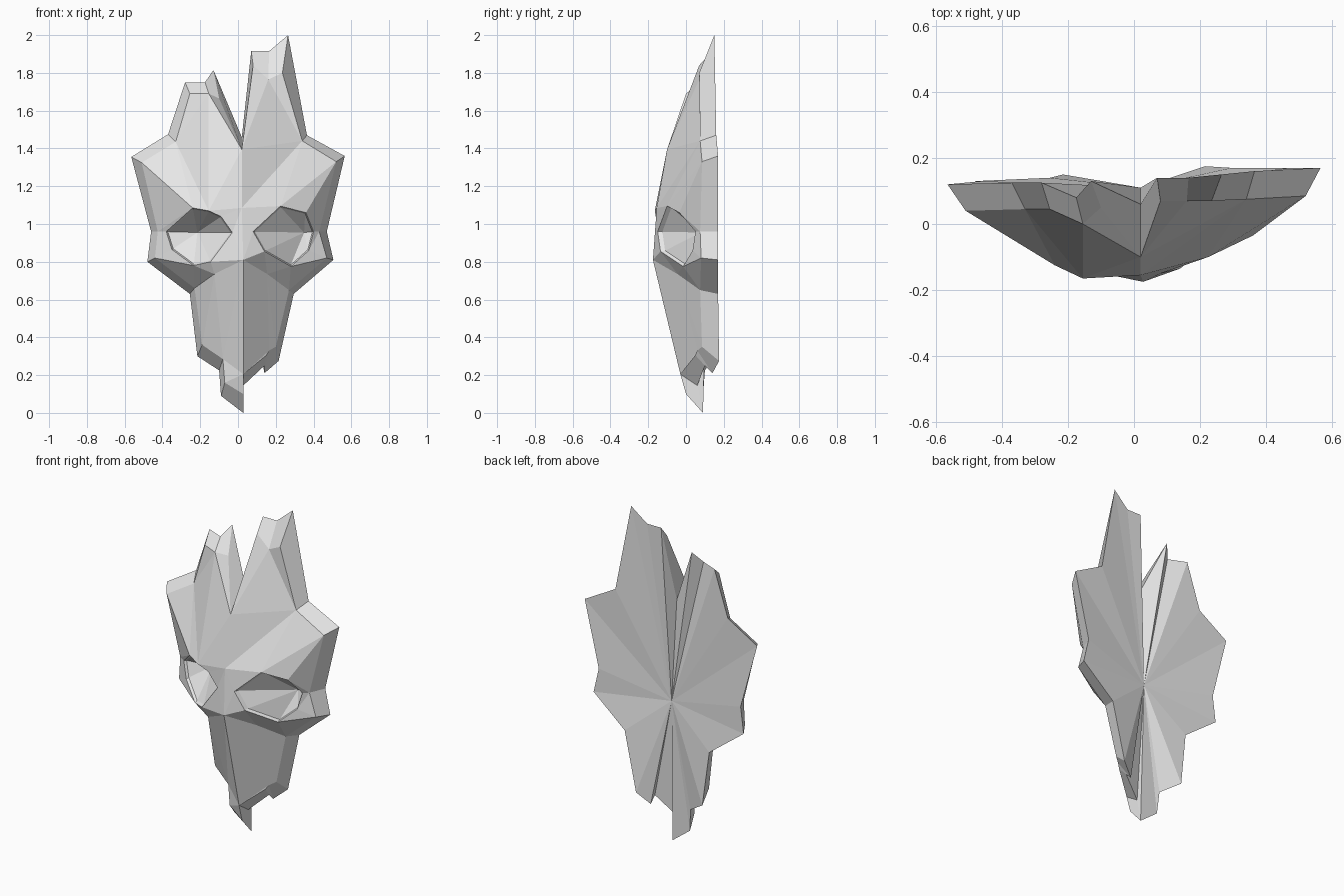
import bpy
import bmesh
from mathutils import Vector
from mathutils.geometry import delaunay_2d_cdt

if "Cube" in bpy.data.objects:
    bpy.data.objects.remove(bpy.data.objects["Cube"])

# Back outline, clockwise from the top notch (x, y, z)
RIM = [
    (.02, .06, 1.46), (.07, .14, 1.915), (.165, .14, 1.915), (.265, .15, 2),
    (.365, .16, 1.47), (.565, .17, 1.36), (.47, .17, .96), (.505, .17, .81),
    (.295, .17, .63), (.215, .175, .275), (.14, .14, .21), (.14, .1, .25),
    (.028, .06, .145), (.028, .09, 0), (-.09, .09, .09), (-.1, .1, .225),
    (-.215, .15, .3), (-.255, .14, .63), (-.48, .13, .8), (-.46, .13, .96),
    (-.565, .12, 1.355), (-.37, .125, 1.475), (-.28, .125, 1.75),
    (-.175, .08, 1.75), (-.13, .13, 1.815)]

# Matching front edge of the bevelled border
BORDER = [
    (.02, -.1, 1.395), (.08, .07, 1.84), (.16, .07, 1.765), (.235, .07, 1.8),
    (.34, .075, 1.44), (.52, .085, 1.33), (.43, .075, .96), (.47, .08, .82),
    (.27, .075, .65), (.2, .085, .35), (.165, .06, .33), (.15, .05, .305),
    (.028, -.03, .205), (.028, 0, .1), (-.07, .02, .16), (-.08, .02, .285),
    (-.19, .05, .36), (-.23, .06, .66), (-.44, .06, .82), (-.425, .05, .96),
    (-.51, .04, 1.325), (-.33, .045, 1.435), (-.255, .045, 1.69),
    (-.155, 0, 1.69), (-.1, .05, 1.665)]

# Eye openings
LEFT_EYE = [
    (.08, -.15, .96), (.225, -.1, 1.095), (.36, -.035, 1.06), (.4, .05, .96),
    (.375, .035, .86), (.28, -.015, .775), (.14, -.135, .855)]
RIGHT_EYE = [
    (-.03, -.155, .955), (-.09, -.16, 1.04), (-.155, -.165, 1.07),
    (-.24, -.125, 1.085), (-.38, .02, .96), (-.35, 0, .865),
    (-.235, -.08, .78), (-.145, -.14, .8)]

# Brow, bridge and cheek corners
BROW, BRIDGE = (.02, -.155, 1.085), (.028, -.175, .81)
LEFT_CHEEK, RIGHT_CHEEK = (.155, -.045, .735), (-.125, -.11, .735)
BACK_CENTRE = (.02, .11, .86)

# Creases that the front surface must follow
CREASES = [
    (BROW, BORDER[0]), (BROW, BRIDGE), (BRIDGE, BORDER[12]),
    (BROW, BORDER[4]), (LEFT_EYE[1], BORDER[5]),
    (RIGHT_EYE[2], BORDER[23]), (RIGHT_EYE[3], BORDER[20]),
    (BRIDGE, LEFT_CHEEK), (LEFT_CHEEK, BORDER[8]), (LEFT_CHEEK, BORDER[9]),
    (BRIDGE, RIGHT_CHEEK), (RIGHT_CHEEK, BORDER[17]), (RIGHT_CHEEK, BORDER[16])]


def pairs(loop):
    return list(zip(loop, loop[1:] + loop[:1]))


def inside(point, loop):
    """Even-odd test of a front-plane point against a loop."""
    hit = False
    for a, b in pairs(loop):
        if (a[2] > point.y) != (b[2] > point.y):
            t = (point.y - a[2]) / (b[2] - a[2])
            hit ^= point.x < a[0] + t * (b[0] - a[0])
    return hit


bm = bmesh.new()
cache = {}


def vert(p):
    key = tuple(p)
    if key not in cache:
        cache[key] = bm.verts.new(key)
    return cache[key]


def face(*points):
    bm.faces.new([vert(p) for p in points])


# Bevelled border and fanned back
for (r0, r1), (b0, b1) in zip(pairs(RIM), pairs(BORDER)):
    face(r0, r1, b1, b0)
    face(r1, r0, BACK_CENTRE)

# Front surface between the border, creases and eye openings
edges = pairs(BORDER) + pairs(LEFT_EYE) + pairs(RIGHT_EYE) + CREASES
points = list(dict.fromkeys(p for e in edges for p in e))
index = {p: i for i, p in enumerate(points)}
flat = [Vector((p[0], p[2])) for p in points]
result = delaunay_2d_cdt(flat, [(index[a], index[b]) for a, b in edges],
                         [], 0, 1e-5)
coords, tris, originals = result[0], result[2], result[3]
for tri in tris:
    mid = sum((coords[i] for i in tri), Vector((0, 0))) / len(tri)
    if (inside(mid, BORDER) and not inside(mid, LEFT_EYE)
            and not inside(mid, RIGHT_EYE)):
        face(*[points[originals[i][0]] for i in tri])


# Eye sockets: a thin lip, then facets running to a sunken point
def eye_socket(loop, apex):
    centre = sum((Vector(p) for p in loop), Vector()) / len(loop)
    lip = [tuple(centre + (Vector(p) - centre) * .95 + Vector((0, .02, 0)))
           for p in loop]
    for (a, b), (c, d) in zip(pairs(loop), pairs(lip)):
        face(a, b, d, c)
        face(c, d, apex)


eye_socket(LEFT_EYE, (.35, .08, .955))
eye_socket(RIGHT_EYE, (-.215, .06, .955))

bmesh.ops.recalc_face_normals(bm, faces=bm.faces)
mesh = bpy.data.meshes.new("mask")
bm.to_mesh(mesh)
bm.free()
mask = bpy.data.objects.new("mask", mesh)
bpy.context.collection.objects.link(mask)

# Plain pale grey
grey = bpy.data.materials.new("pale grey")
grey.use_nodes = True
colour = (.8, .8, .8, 1)
grey.diffuse_color = colour
grey.node_tree.nodes["Principled BSDF"].inputs["Base Color"].default_value = colour
mesh.materials.append(grey)
